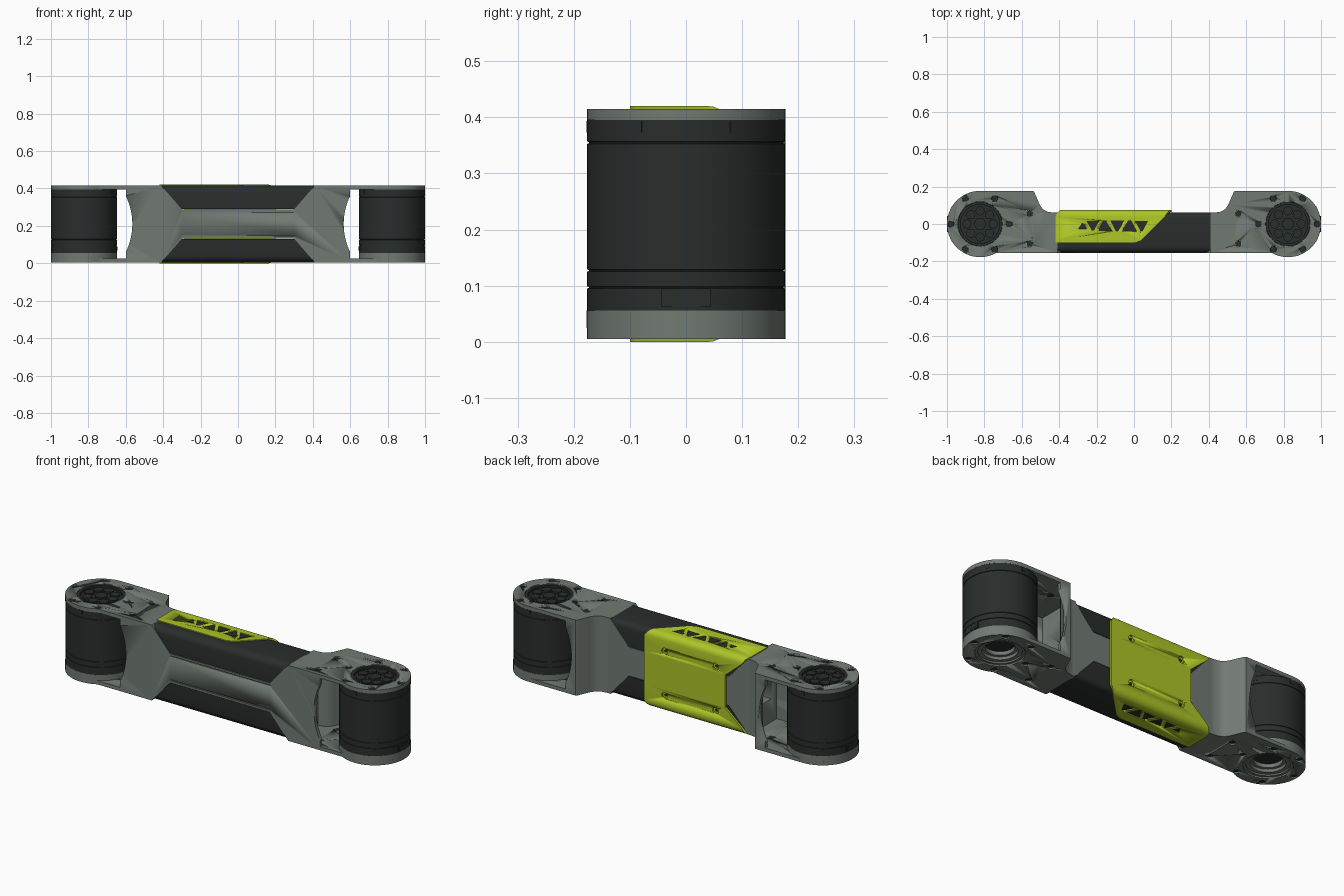
import bpy, bmesh
from math import sin, cos, pi, radians

if "Cube" in bpy.data.objects:
    bpy.data.objects.remove(bpy.data.objects["Cube"])

H = 0.42          # total height; top and bottom mirror about H / 2
MX = 0.823        # motor axis distance from the centre


def material(name, rgb):
    m = bpy.data.materials.new(name)
    m.diffuse_color = (*rgb, 1)
    m.use_nodes = True
    m.node_tree.nodes["Principled BSDF"].inputs["Base Color"].default_value = m.diffuse_color
    return m


GREY = material("grey_metal", (0.165, 0.195, 0.17))
DARK = material("dark_plastic", (0.022, 0.026, 0.025))
LIME = material("lime_plastic", (0.42, 0.56, 0.02))


def finish(name, bm, mat, smooth=True):
    bmesh.ops.recalc_face_normals(bm, faces=bm.faces)
    me = bpy.data.meshes.new(name)
    bm.to_mesh(me)
    bm.free()
    me.materials.append(mat)
    ob = bpy.data.objects.new(name, me)
    bpy.context.collection.objects.link(ob)
    bpy.context.view_layer.objects.active = ob
    bpy.ops.object.select_all(action='DESELECT')
    ob.select_set(True)
    if smooth:
        bpy.ops.object.shade_smooth_by_angle(angle=radians(30))
    return ob


def prisms(name, outlines, a, b, mat, axis='z'):
    """Extrude one or more outlines from a to b along an axis."""
    bm = bmesh.new()
    for pts in outlines:
        rings = [[bm.verts.new((u, v, w) if axis == 'z' else (u, w, v))
                  for u, v in pts] for w in (a, b)]
        bm.faces.new(rings[0])
        bm.faces.new(rings[1])
        for i in range(len(pts)):
            j = (i + 1) % len(pts)
            bm.faces.new((rings[0][i], rings[0][j], rings[1][j], rings[1][i]))
    return finish(name, bm, mat)


def loft(name, loop, mat, shell=False):
    """Loop of (x_left, x_right, y, z) joined along x; shell caps the ends with quads."""
    bm = bmesh.new()
    L = [bm.verts.new((p[0], p[2], p[3])) for p in loop]
    R = [bm.verts.new((p[1], p[2], p[3])) for p in loop]
    n = len(loop)
    for i in range(n):
        j = (i + 1) % n
        bm.faces.new((L[i], L[j], R[j], R[i]))
    for ring in (L, R):
        if shell:
            for i in range(n // 2 - 1):
                bm.faces.new((ring[i], ring[i + 1], ring[n - 2 - i], ring[n - 1 - i]))
        else:
            bm.faces.new(ring)
    return finish(name, bm, mat)


def lathe(name, prof, cx, mat, closed, n=64):
    bm = bmesh.new()
    rings = []
    for r, z in prof:
        if r == 0:
            rings.append([bm.verts.new((cx, 0, z))] * n)
        else:
            rings.append([bm.verts.new((cx + r * cos(2 * pi * k / n), r * sin(2 * pi * k / n), z))
                          for k in range(n)])
    for i in range(len(prof) if closed else len(prof) - 1):
        A, B = rings[i], rings[(i + 1) % len(prof)]
        for k in range(n):
            m = (k + 1) % n
            bm.faces.new(list(dict.fromkeys((A[k], A[m], B[m], B[k]))))
    return finish(name, bm, mat)


def circle(cx, cy, r, n=20, a0=0.0):
    return [(cx + r * cos(a0 + 2 * pi * k / n), cy + r * sin(a0 + 2 * pi * k / n)) for k in range(n)]


def rect(x0, x1, y0, y1):
    return [(x0, y0), (x1, y0), (x1, y1), (x0, y1)]


def cut(ob, cutter):
    m = ob.modifiers.new("cut", 'BOOLEAN')
    m.operation, m.solver, m.object = 'DIFFERENCE', 'EXACT', cutter
    bpy.context.view_layer.objects.active = ob
    # the cut goes ahead of the smoothing
    bpy.ops.object.modifier_move_to_index(modifier="cut", index=0)
    bpy.ops.object.modifier_apply(modifier="cut")
    bpy.data.objects.remove(cutter)


# Outline of the step between wide end and slim middle, shared by plates and back walls
STEP = [(0.54, 0.177), (0.533, 0.170), (0.503, 0.102), (0.488, 0.08), (0.465, 0.066), (0.43, 0.061)]

for s, side in ((-1, "left"), (1, "right")):
    flip = lambda pts: [(s * x, y) for x, y in pts]

    # End plates with bolt holes and bore
    rim = [(MX + 0.177 * cos(radians(a)), 0.177 * sin(radians(a))) for a in
           [-118.9 + 208.9 * k / 40 for k in range(41)]]
    plate = [(0.41, -0.155)] + rim + STEP + [(0.41, 0.061)]
    spots = [(MX + 0.157 * cos(k * pi / 3), 0.157 * sin(k * pi / 3)) for k in range(6)]
    spots += [(0.557, 0.055), (0.557, -0.105)]
    for lvl, z0, z1 in (("bottom", 0.005, 0.025), ("top", 0.395, 0.415)):
        p = prisms(f"{side}_{lvl}_plate", [flip(plate)], z0, z1, GREY)
        holes = [flip(circle(x, y, 0.017)) for x, y in spots] + [flip(circle(MX, 0, 0.119, 64))]
        cut(p, prisms("cutter", holes, z0 - 0.02, z1 + 0.02, GREY))
        d = 0.007
        prisms(f"{side}_{lvl}_bolts", [flip(circle(x, y, 0.0165)) for x, y in spots],
               z0 + (d if lvl == "bottom" else 0), z1 - (d if lvl == "top" else 0), DARK)

    # Back wall of the end bracket, with a scooped end
    outer = [(0.6, 0.177)] + STEP
    inner = [(0.6, 0.157)] + [(x + 0.018, y - 0.018) for x, y in STEP]
    w = prisms(f"{side}_back_wall", [flip(outer + inner[::-1])], 0.02, 0.40, GREY)
    cut(w, prisms("cutter", [flip(circle(0.904, H / 2, 0.339, 96))], 0, 0.3, GREY, 'y'))

    # Motor housing with seam grooves and recessed top
    prof = [(0, 0.056), (0.176, 0.056)]
    for z in (0.096, 0.126, 0.354):
        prof += [(0.176, z - 0.001), (0.173, z), (0.173, z + 0.002), (0.176, z + 0.003)]
    prof += [(0.176, 0.395), (0.118, 0.396), (0.118, 0.411), (0.104, 0.411), (0.104, 0.398), (0, 0.398)]
    lathe(f"{side}_motor", prof, s * MX, DARK, False)
    lathe(f"{side}_motor_base", [(0.177, 0.025), (0.177, 0.056), (0.07, 0.057), (0.07, 0.036), (0.085, 0.036),
          (0.085, 0.02), (0.105, 0.02), (0.105, 0.012), (0.118, 0.012), (0.118, 0.025)], s * MX, GREY, True)

    # Hub rosette in the motor top
    hub = [circle(s * MX, 0, 0.034, 6)]
    hub += [circle(s * MX + 0.07 * cos(k * pi / 4), 0.07 * sin(k * pi / 4), 0.024, 16) for k in range(8)]
    prisms(f"{side}_motor_hub", hub, 0.39, 0.408, DARK)

    # Small catches around the motor
    tabs = []
    for k in range(6):
        a = pi / 6 + k * pi / 3
        tabs.append([(s * MX + r * cos(a) - t * sin(a), r * sin(a) + t * cos(a))
                     for r, t in ((0.165, -0.011), (0.1775, -0.011), (0.1775, 0.011), (0.165, 0.011))])
    prisms(f"{side}_motor_catches", tabs, 0.373, 0.394, DARK)

    # Connector sockets inside and outside
    prisms(f"{side}_connectors", [rect(s * MX + d * 0.16, s * MX + d * 0.1765, -0.044, 0.044) for d in (-1, 1)],
           0.062, 0.095, DARK)
    for d in (-1, 1):
        bm = bmesh.new()
        for y in (-0.008, 0.025):
            r = bmesh.ops.create_cone(bm, cap_ends=True, segments=20, radius1=0.01, radius2=0.01, depth=0.004)
            for v in r["verts"]:
                v.co = (s * MX + d * 0.1755 + v.co.z, y + v.co.x, 0.079 + v.co.y)
        finish(f"{side}_connector_pins_{'outer' if d == s else 'inner'}", bm, DARK)

# Front wall with slim waist and scooped ends
half = [(0.6, 0.005), (0.41, 0.005), (0.30, 0.132)]
right_lo = half
right_hi = [(x, H - z) for x, z in half]
wall = (right_lo + [(-x, z) for x, z in right_lo[::-1]]
        + [(-x, z) for x, z in right_hi] + right_hi[::-1])
front = prisms("front_wall", [wall], -0.155, -0.135, GREY, 'y')
cut(front, prisms("cutter", [circle(s * 0.904, H / 2, 0.339, 96) for s in (-1, 1)], -0.3, 0, GREY, 'y'))

# Core of the frame with cable pockets in its end faces
core = [(0.45, 0.01), (0.41, 0.01), (0.30, 0.132)]
core = core + [(-x, z) for x, z in core[::-1]] + [(-x, H - z) for x, z in core] + [(x, H - z) for x, z in core[::-1]]
frame = prisms("centre_frame", [core], -0.136, 0.061, GREY, 'y')
cut(frame, prisms("cutter", [rect(a, b, 0.15, 0.27) for a, b in ((-0.6, -0.31), (0.31, 0.6))],
                  -0.09, 0.02, GREY, 'y'))
# Shallow groove along the waist
cut(front, prisms("cutter", [rect(-0.3, 0.3, 0.272, 0.278), rect(-0.3, 0.3, 0.142, 0.148)],
                  -0.2, -0.148, GREY, 'y'))

# Dark upper and lower covers with rounded long edges
section = [(-0.153, 0.29)]
section += [(-0.118 - 0.035 * cos(a), 0.38 + 0.035 * sin(a)) for a in [k * pi / 10 for k in range(6)]]
section += [(0.032 + 0.03 * sin(a), 0.385 + 0.03 * cos(a)) for a in [k * pi / 10 for k in range(6)]]
section += [(0.062, 0.29)]
for name, up in (("upper_cover", True), ("lower_cover", False)):
    loop = []
    for y, z in section:
        e = 0.303 + (z - 0.29) * 0.9
        loop.append((-e, e, y, z if up else H - z))
    loft(name, loop, DARK)

# Lime shell wrapping top, back and bottom
def shell_points(off):
    """(x_left, x_right, y, z) along the wrap; off shrinks it inwards."""
    r = 0.034
    top = [(-0.42, 0.0, -0.10, H - off), (-0.42, 0.035, -0.088, H - off), (-0.42, 0.165, 0.041, H - off)]
    for k in range(1, 7):
        a = k * pi / 12
        top.append((-0.42 + 0.03 * k / 6, 0.165 + 0.035 * k / 6,
                    0.041 + (r - off) * sin(a), H - r + (r - off) * cos(a)))
    top.append((-0.287, 0.2, 0.075 - off, 0.298))
    return top + [(a, b, y, H - z) for a, b, y, z in top[::-1]]


shell = loft("lime_shell", shell_points(0) + shell_points(0.011)[::-1], LIME, True)

# Row of triangular windows, and screw holes in the back
tris = []
for k, (x, r) in enumerate(((-0.275, 0.022), (-0.22, 0.034), (-0.155, 0.037), (-0.09, 0.037), (-0.025, 0.04), (0.04, 0.035))):
    up = k % 2 == 0
    y0, y1 = (-0.01 - r * 0.75, -0.01 + r * 0.75)[::1 if up else -1]
    tris.append([(x - r, y0), (x + r, y0), (x + r * 0.15, y1), (x - r * 0.15, y1)])
cut(shell, prisms("cutter", tris, -0.1, 0.6, LIME))
screws = [(x, z) for x in (0.076, -0.23) for z in (0.09, 0.33)]
cut(shell, prisms("cutter", [circle(x, z, 0.018) for x, z in screws], 0.04, 0.1, LIME, 'y'))
prisms("shell_screws", [circle(x, z, 0.0175) for x, z in screws], 0.05, 0.066, LIME, 'y')
prisms("shell_screw_sockets", [circle(x, z, 0.009, 6) for x, z in screws], 0.05, 0.067, DARK, 'y')
